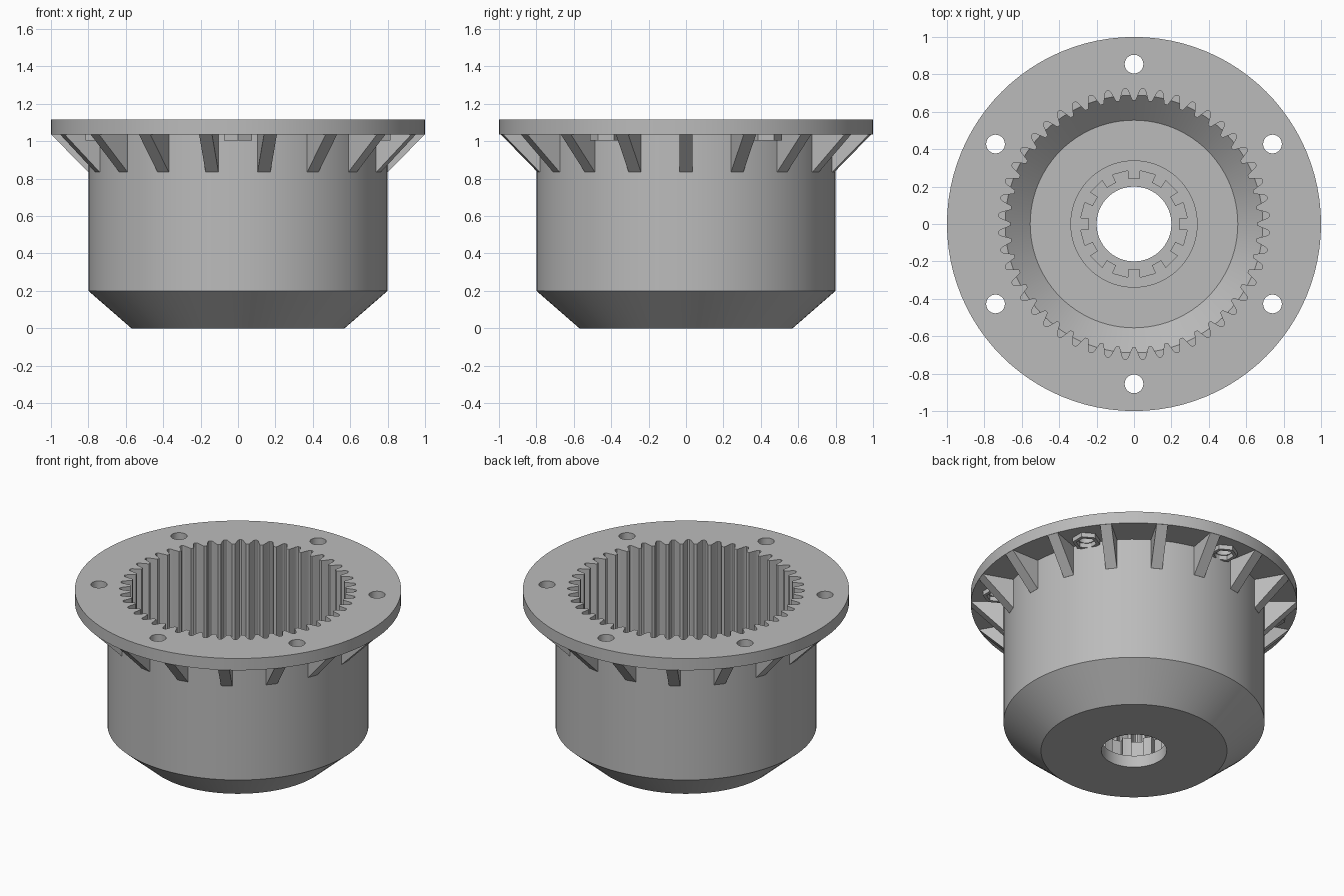
import bpy, bmesh
from math import cos, sin, pi, radians
from mathutils import Matrix, Vector

if "Cube" in bpy.data.objects:
    bpy.data.objects.remove(bpy.data.objects["Cube"])

grey = bpy.data.materials.new("plain grey")
grey.use_nodes = True
COLOUR = (0.5, 0.5, 0.5, 1)
grey.diffuse_color = COLOUR
grey.node_tree.nodes["Principled BSDF"].inputs["Base Color"].default_value = COLOUR


def finish(bm, name):
    bmesh.ops.recalc_face_normals(bm, faces=bm.faces)
    mesh = bpy.data.meshes.new(name)
    bm.to_mesh(mesh)
    bm.free()
    mesh.materials.append(grey)
    ob = bpy.data.objects.new(name, mesh)
    bpy.context.collection.objects.link(ob)
    return ob


def extrude(bm, points, direction):
    """Closed prism from a flat outline."""
    face = bm.faces.new([bm.verts.new(p) for p in points])
    out = bmesh.ops.extrude_face_region(bm, geom=[face], use_keep_orig=True)
    moved = [v for v in out["geom"] if isinstance(v, bmesh.types.BMVert)]
    bmesh.ops.translate(bm, verts=moved, vec=direction)
    return list(face.verts) + moved


def lathe(name, profile, steps=96):
    bm = bmesh.new()
    vs = [bm.verts.new((r, 0, z)) for r, z in profile]
    es = [bm.edges.new((a, b)) for a, b in zip(vs, vs[1:] + vs[:1])]
    bmesh.ops.spin(bm, geom=vs + es, axis=(0, 0, 1), cent=(0, 0, 0),
                   angle=2 * pi, steps=steps)
    bmesh.ops.remove_doubles(bm, verts=bm.verts, dist=1e-5)
    return finish(bm, name)


def gear_prism(name, count, gap, z0, z1):
    """Toothed prism; gap lists (radius, half width) from tooth tip to root."""
    pts = []
    for i in range(count):
        mid = 2 * pi * (i + 0.5) / count
        side = [(r, -w / r) for r, w in gap]
        for r, a in side + [(r, -a) for r, a in reversed(side)]:
            pts.append((r * cos(mid + a), r * sin(mid + a), z0))
    bm = bmesh.new()
    extrude(bm, pts, Vector((0, 0, z1 - z0)))
    return finish(bm, name)


def bolt_prisms(name, radius, sides, z0, z1):
    """One prism at each of the six bolt positions."""
    bm = bmesh.new()
    for k in range(6):
        a = radians(30 + 60 * k)
        pts = [(0.855 * cos(a) + radius * cos(a + 2 * pi * j / sides),
                0.855 * sin(a) + radius * sin(a + 2 * pi * j / sides), z0)
               for j in range(sides)]
        extrude(bm, pts, Vector((0, 0, z1 - z0)))
    return finish(bm, name)


def cut(ob, cutter):
    cutter.hide_render = True
    mod = ob.modifiers.new("cut", "BOOLEAN")
    mod.operation, mod.solver, mod.object = "DIFFERENCE", "EXACT", cutter
    bpy.context.view_layer.objects.active = ob
    bpy.ops.object.modifier_apply(modifier=mod.name)
    bpy.data.objects.remove(cutter)


TOP, UNDER = 1.115, 1.035

# Housing: tapered base, drum, flange, bore, and hub with stepped hole
housing = lathe("housing", [
    (0.2, 0), (0.57, 0), (0.8, 0.2), (0.8, UNDER), (1, UNDER), (1, TOP),
    (0.66, TOP), (0.66, 0.227), (0.69, 0.227), (0.555, 0.1),
    (0.34, 0.1), (0.34, 0.3), (0.24, 0.3), (0.24, 0.08), (0.2, 0.08)])

# Internal ring gear, hub splines and bolt holes
cut(housing, gear_prism("ring_gear_cutter", 48, [
    (0.661, 0.034), (0.675, 0.029), (0.692, 0.023), (0.708, 0.018),
    (0.719, 0.013), (0.725, 0.006)], 0.226, 1.2))
cut(housing, gear_prism("spline_cutter", 12, [(0.241, 0.035), (0.287, 0.044)],
                        0.081, 0.4))
cut(housing, bolt_prisms("bolt_hole_cutter", 0.05, 32, 0.9, 1.2))

# Hexagonal nut pockets under the flange
pockets = bolt_prisms("nut_pockets", 0.085, 6, 1.005, UNDER + 0.002)
cut(pockets, bolt_prisms("nut_cutter", 0.062, 6, 0.9, 1.2))

# Triangular ribs bracing the flange
bm = bmesh.new()
for k in range(18):
    tri = [(0.78, -0.035, 0.835), (0.8, -0.035, 0.835), (0.998, -0.035, UNDER),
           (0.99, -0.035, UNDER + 0.01), (0.78, -0.035, UNDER + 0.01)]
    verts = extrude(bm, tri, Vector((0, 0.07, 0)))
    bmesh.ops.rotate(bm, verts=verts, cent=(0, 0, 0),
                     matrix=Matrix.Rotation(radians(20 * k), 3, "Z"))
ribs = finish(bm, "flange_ribs")

# Smooth the round walls, keep the corners sharp
bpy.ops.object.select_all(action="DESELECT")
housing.select_set(True)
bpy.context.view_layer.objects.active = housing
bpy.ops.object.shade_smooth_by_angle(angle=radians(25))
